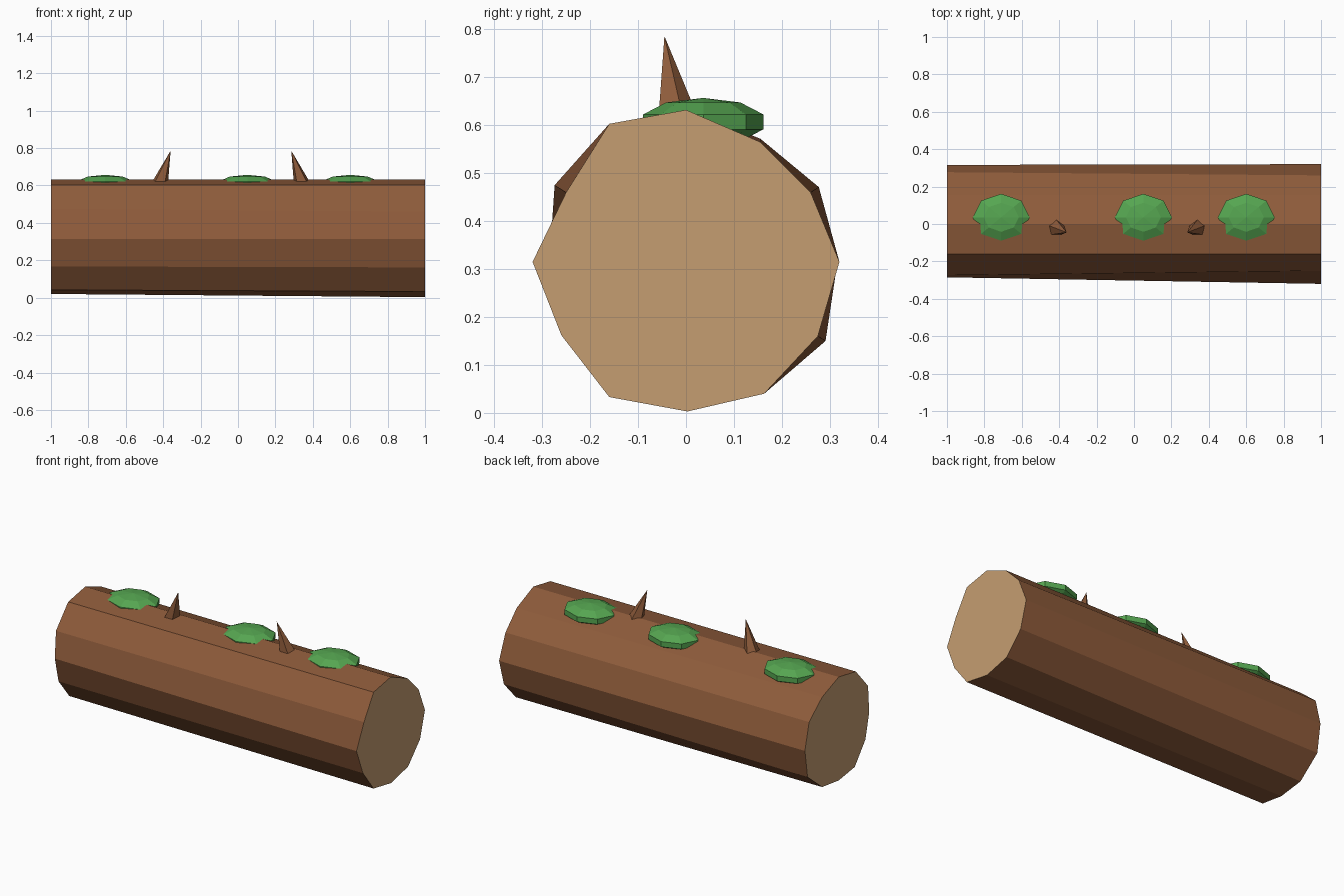
import bpy, bmesh, math
from mathutils import Matrix, Vector

if "Cube" in bpy.data.objects:
    bpy.data.objects.remove(bpy.data.objects["Cube"])


def material(name, rgb):
    m = bpy.data.materials.new(name)
    m.diffuse_color = (*rgb, 1)
    m.use_nodes = True
    m.node_tree.nodes["Principled BSDF"].inputs["Base Color"].default_value = m.diffuse_color
    return m


BARK = material("bark brown", (0.27, 0.105, 0.043))
WOOD = material("cut wood tan", (0.56, 0.34, 0.165))
MOSS = material("moss green", (0.092, 0.38, 0.082))


def finish(name, bm, mats):
    bmesh.ops.recalc_face_normals(bm, faces=bm.faces[:])
    me = bpy.data.meshes.new(name)
    bm.to_mesh(me)
    bm.free()
    for m in mats:
        me.materials.append(m)
    ob = bpy.data.objects.new(name, me)
    bpy.context.collection.objects.link(ob)
    return ob


# Log: two uneven 12-sided ends (y, z), starting at +y and turning upward
right_end = [(.32, .315), (.26, .46), (.155, .565), (0, .632), (-.16, .603), (-.25, .46),
             (-.32, .315), (-.26, .162), (-.16, .033), (.003, .003), (.163, .04), (.275, .16)]
left_end = [(.316, .315), (.277, .471), (.155, .572), (0, .632), (-.16, .603), (-.274, .475),
            (-.285, .315), (-.25, .167), (-.15, .042), (0, .02), (.155, .04), (.291, .15)]
bm = bmesh.new()
right = [bm.verts.new((1, y, z)) for y, z in right_end]
left = [bm.verts.new((-1, y, z)) for y, z in left_end]
for i in range(12):
    j = (i + 1) % 12
    bm.faces.new((right[i], right[j], left[j], left[i]))
for ring in (right, left):
    bm.faces.new(ring).material_index = 1  # sawn ends
finish("log", bm, [BARK, WOOD])

# Moss: flattened eight-sided patches sitting on the back slope
for i, x in enumerate((-.71, .05, .6)):
    bm = bmesh.new()
    bmesh.ops.create_uvsphere(bm, u_segments=8, v_segments=5, radius=1)
    bm.transform(Matrix.Translation((x, .036, .607)) @ Matrix.Diagonal((.16, .132, .05, 1)))
    finish(f"moss_patch_{i + 1}", bm, [MOSS])

# Broken twigs: five-sided spikes leaning towards each other
for i, (base_x, tip_x) in enumerate(((-.423, -.36), (.347, .285))):
    bm = bmesh.new()
    tip = bm.verts.new((tip_x, -.045, .786))
    base = []
    for k in range(5):
        a = math.pi / 2 + k * math.tau / 5
        base.append(bm.verts.new(Vector((base_x, -.018, .6))
                                 + Vector((math.cos(a), math.sin(a), 0)) * .05))
    for k in range(5):
        bm.faces.new((base[k], base[(k + 1) % 5], tip))
    bm.faces.new(base)
    finish(f"twig_{i + 1}", bm, [BARK])
